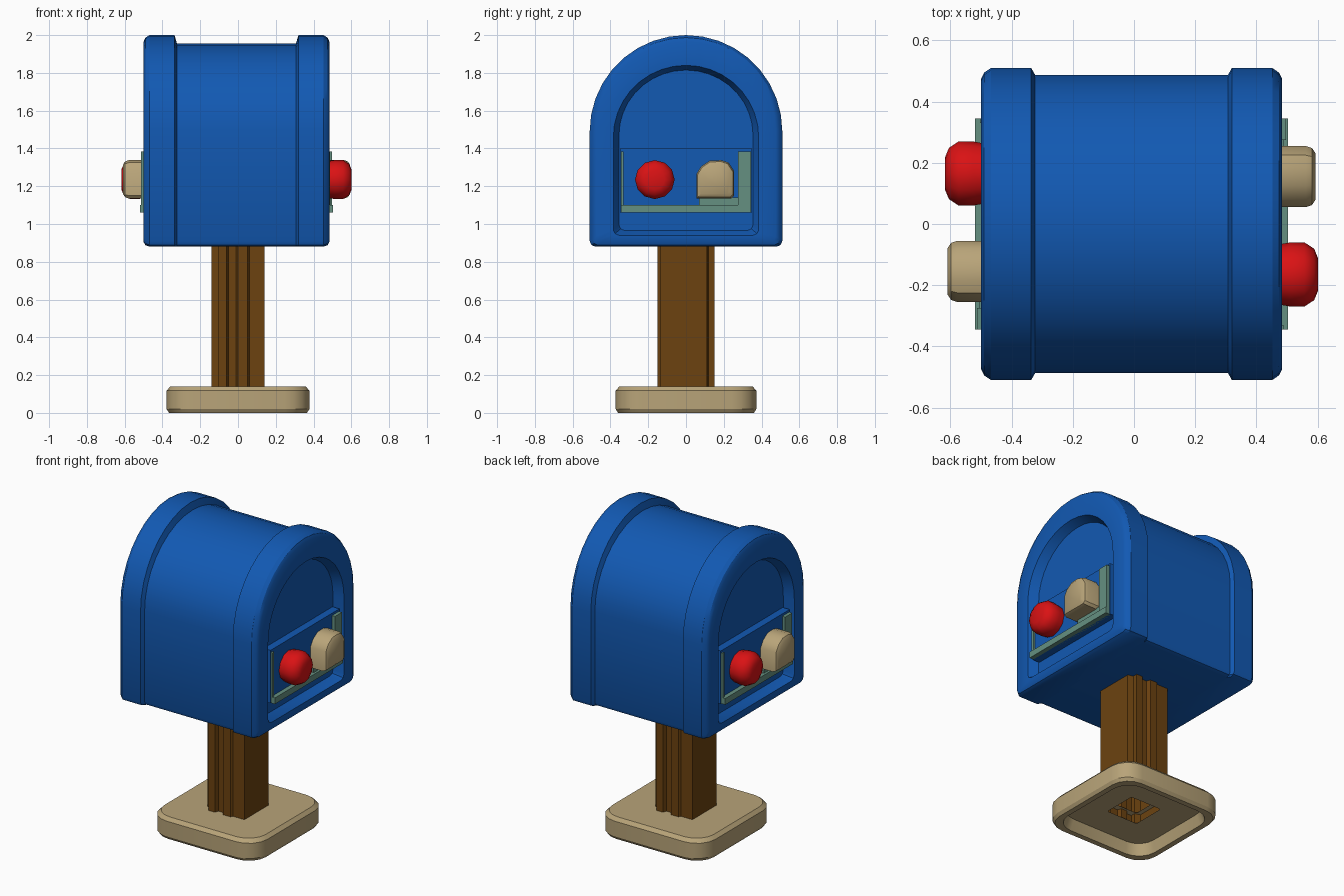
import bpy, bmesh, math

if "Cube" in bpy.data.objects:
    bpy.data.objects.remove(bpy.data.objects["Cube"])

CX = -0.008  # small sideways offset of the box


def material(name, rgb):
    m = bpy.data.materials.new(name)
    m.diffuse_color = (*rgb, 1)
    m.use_nodes = True
    m.node_tree.nodes["Principled BSDF"].inputs["Base Color"].default_value = m.diffuse_color
    return m


BLUE = material("blue", (0.006, 0.10, 0.45))
BROWN = material("brown", (0.15, 0.055, 0.005))
BEIGE = material("beige", (0.48, 0.37, 0.19))
RED = material("red", (0.70, 0.006, 0.007))
TEAL = material("teal", (0.13, 0.28, 0.22))


def loft(name, rings, mat, caps=(True, True), smooth=30):
    """Skin a list of equally long point rings."""
    bm = bmesh.new()
    vs = [[bm.verts.new(p) for p in r] for r in rings]
    n = len(rings[0])
    for a, b in zip(vs, vs[1:]):
        for i in range(n):
            j = (i + 1) % n
            bm.faces.new((a[i], a[j], b[j], b[i]))
    if caps[0]:
        bm.faces.new(vs[0])
    if caps[1]:
        bm.faces.new(vs[-1])
    bmesh.ops.recalc_face_normals(bm, faces=bm.faces[:])
    me = bpy.data.meshes.new(name)
    bm.to_mesh(me)
    bm.free()
    me.materials.append(mat)
    ob = bpy.data.objects.new(name, me)
    bpy.context.collection.objects.link(ob)
    bpy.context.view_layer.objects.active = ob
    ob.select_set(True)
    bpy.ops.object.shade_smooth_by_angle(angle=math.radians(smooth))
    ob.select_set(False)
    return ob


def arch(x, half, bottom, spring, top, r=0.03, seg=18):
    """Arched outline in the y-z plane."""
    pts = [(-half, bottom + r), (-half + r * 0.3, bottom + r * 0.3), (-half + r, bottom),
           (half - r, bottom), (half - r * 0.3, bottom + r * 0.3), (half, bottom + r)]
    for i in range(seg + 1):
        a = math.pi * i / seg
        pts.append((half * math.cos(a), spring + (top - spring) * math.sin(a)))
    return [(x + CX, y, z) for y, z in pts]


def rounded(hx, hy, r, z, seg=4):
    """Rounded rectangle in the x-y plane."""
    pts = []
    for k, (sx, sy) in enumerate([(1, 1), (-1, 1), (-1, -1), (1, -1)]):
        for i in range(seg + 1):
            a = math.pi / 2 * (k + i / seg)
            pts.append((sx * (hx - r) + r * math.cos(a), sy * (hy - r) + r * math.sin(a), z))
    return pts


# Box: recessed panel, rim, bands and middle in one skin
sections = [(0.435, 0.355, 0.965, 1.47, 1.815), (0.492, 0.385, 0.94, 1.46, 1.84),
            (0.492, 0.475, 0.905, 1.49, 1.965), (0.482, 0.495, 0.888, 1.49, 1.987),
            (0.460, 0.510, 0.880, 1.49, 2.0), (0.328, 0.510, 0.880, 1.49, 2.0),
            (0.315, 0.487, 0.880, 1.49, 1.955)]
rings = [arch(*s) for s in sections]
rings += [arch(-s[0], *s[1:]) for s in reversed(sections)]
loft("mailbox_body", rings, BLUE)

# Post: grooved hollow timber, same outline turned half round
side = [(-0.105, -0.15), (-0.06, -0.15), (-0.05, -0.125), (-0.01, -0.125), (0.0, -0.15),
        (0.05, -0.15), (0.06, -0.135), (0.14, -0.135), (0.14, 0.11), (0.105, 0.12)]
outline = side + [(-x, -y) for x, y in side]
loft("post", [[(x, y, z) for x, y in outline] for z in (0.07, 0.9)], BROWN, (False, True), 20)

# Base: rounded slab, hollow underneath with a hole for the post
base = [(0.11, 0.01, 0.07), (0.31, 0.11, 0.07), (0.33, 0.12, 0.0), (0.365, 0.12, 0.0),
        (0.378, 0.13, 0.02), (0.378, 0.13, 0.118), (0.358, 0.12, 0.14), (0.11, 0.01, 0.14)]
loft("base", [rounded(h, h * 0.985, r, z) for h, r, z in base], BEIGE, (False, False))


def end_ring(s, x, pts):
    return [(s * x + CX, s * y, z) for y, z in pts]


def plate(name, s, x0, x1, y0, y1, z0, z1, mat):
    pts = [(y0, z0), (y1, z0), (y1, z1), (y0, z1)]
    return loft(name, [end_ring(s, x, pts) for x in (x0, x1)], mat)


def knob(name, s, cy, cz, pts, steps, mat):
    """Outline pushed outward, shrinking to a rounded tip."""
    rings = [end_ring(s, x, [(cy + y * k, cz + z * k) for y, z in pts]) for x, k in steps]
    return loft(name, rings, mat, smooth=35)


disc = [(0.105 * math.cos(math.tau * i / 12), 0.103 * math.sin(math.tau * i / 12)) for i in range(12)]
block = [(-0.1, -0.1), (0.085, -0.1), (0.1, -0.085), (0.1, 0.045), (0.07, 0.09),
         (0.03, 0.103), (-0.03, 0.1), (-0.075, 0.07), (-0.1, 0.03)]

# Both ends carry the same fittings, turned half round
for s, tag in ((1, "right"), (-1, "left")):
    plate("panel_" + tag, s, 0.42, 0.484, -0.35, 0.35, 1.06, 1.40, BLUE)
    plate("tray_bottom_" + tag, s, 0.47, 0.512, -0.345, 0.345, 1.06, 1.10, TEAL)
    plate("tray_side_" + tag, s, 0.47, 0.505, 0.275, 0.345, 1.10, 1.385, TEAL)
    plate("tray_edge_" + tag, s, 0.47, 0.496, -0.345, -0.33, 1.10, 1.385, TEAL)
    plate("tray_corner_" + tag, s, 0.47, 0.497, 0.07, 0.275, 1.10, 1.14, TEAL)
    knob("red_knob_" + tag, s, -0.165, 1.235, disc,
         [(0.46, 0.9), (0.52, 1.0), (0.565, 1.0), (0.597, 0.8), (0.61, 0.5)], RED)
    knob("beige_knob_" + tag, s, 0.155, 1.235, block,
         [(0.46, 1.0), (0.57, 1.0), (0.59, 0.93), (0.602, 0.75)], BEIGE)
